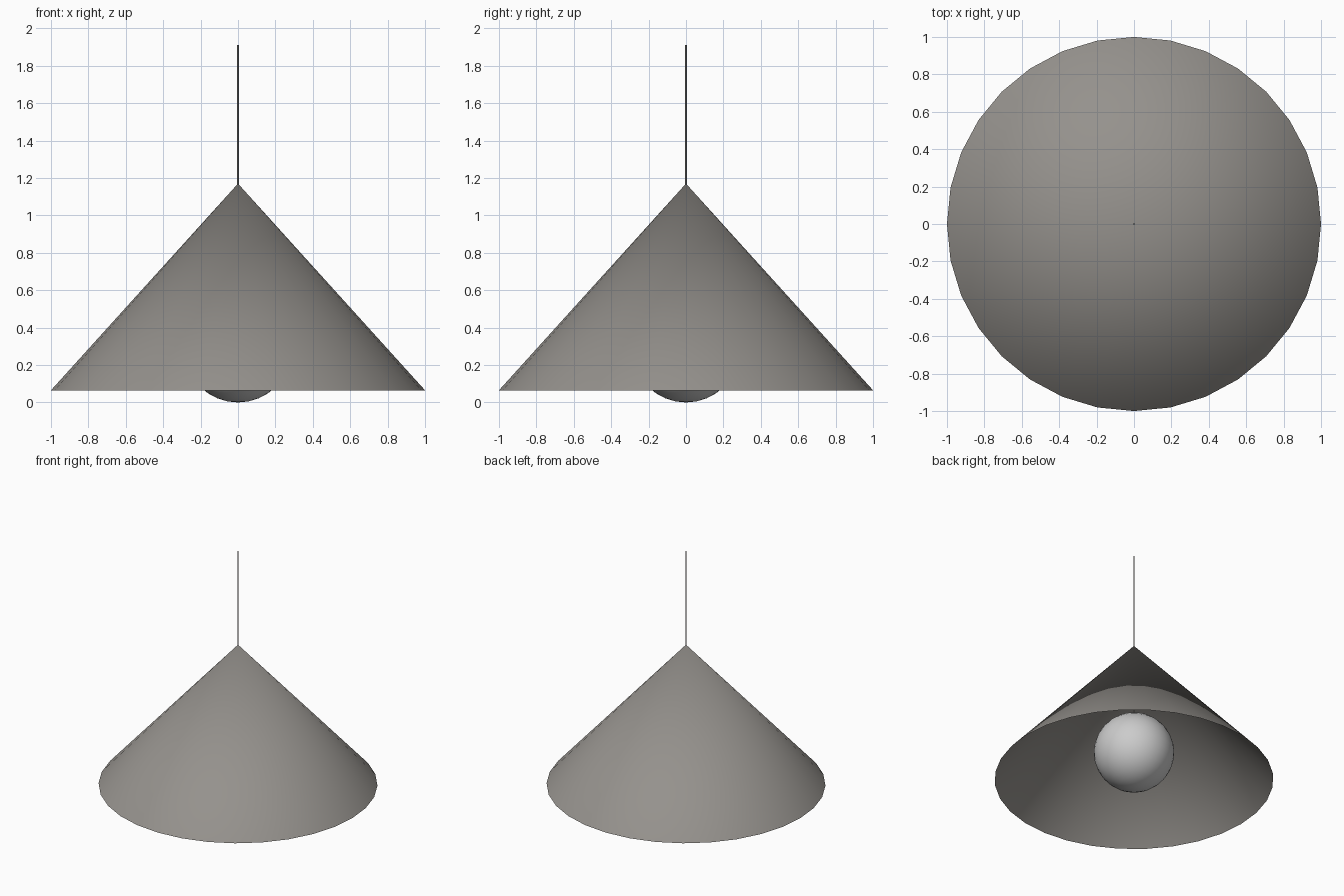
import bpy

if "Cube" in bpy.data.objects:
    bpy.data.objects.remove(bpy.data.objects["Cube"])

RIM_Z, APEX_Z, TOP_Z = 0.065, 1.17, 1.91
BULB_R, CORD_R = 0.288, 0.005


def finish(name, color=None):
    obj = bpy.context.object
    obj.name = name
    bpy.ops.object.shade_smooth_by_angle()
    if color:
        mat = bpy.data.materials.new(name + "_material")
        mat.diffuse_color = (*color, 1)
        mat.use_nodes = True
        mat.node_tree.nodes["Principled BSDF"].inputs["Base Color"].default_value = mat.diffuse_color
        obj.data.materials.append(mat)
    return obj


# Open conical shade
bpy.ops.mesh.primitive_cone_add(
    vertices=32, radius1=1, radius2=0, depth=APEX_Z - RIM_Z,
    end_fill_type='NOTHING', location=(0, 0, (RIM_Z + APEX_Z) / 2))
finish("shade", (0.30, 0.285, 0.265))

# Round bulb peeking out below the rim
bpy.ops.mesh.primitive_uv_sphere_add(
    segments=32, ring_count=16, radius=BULB_R, location=(0, 0, BULB_R))
finish("bulb")

# Cord running from the bulb through the apex to the ceiling
cord_bottom = 2 * BULB_R - 0.01
bpy.ops.mesh.primitive_cylinder_add(
    vertices=12, radius=CORD_R, depth=TOP_Z - cord_bottom,
    location=(0, 0, (TOP_Z + cord_bottom) / 2))
finish("cord", (0.30, 0.285, 0.265))
